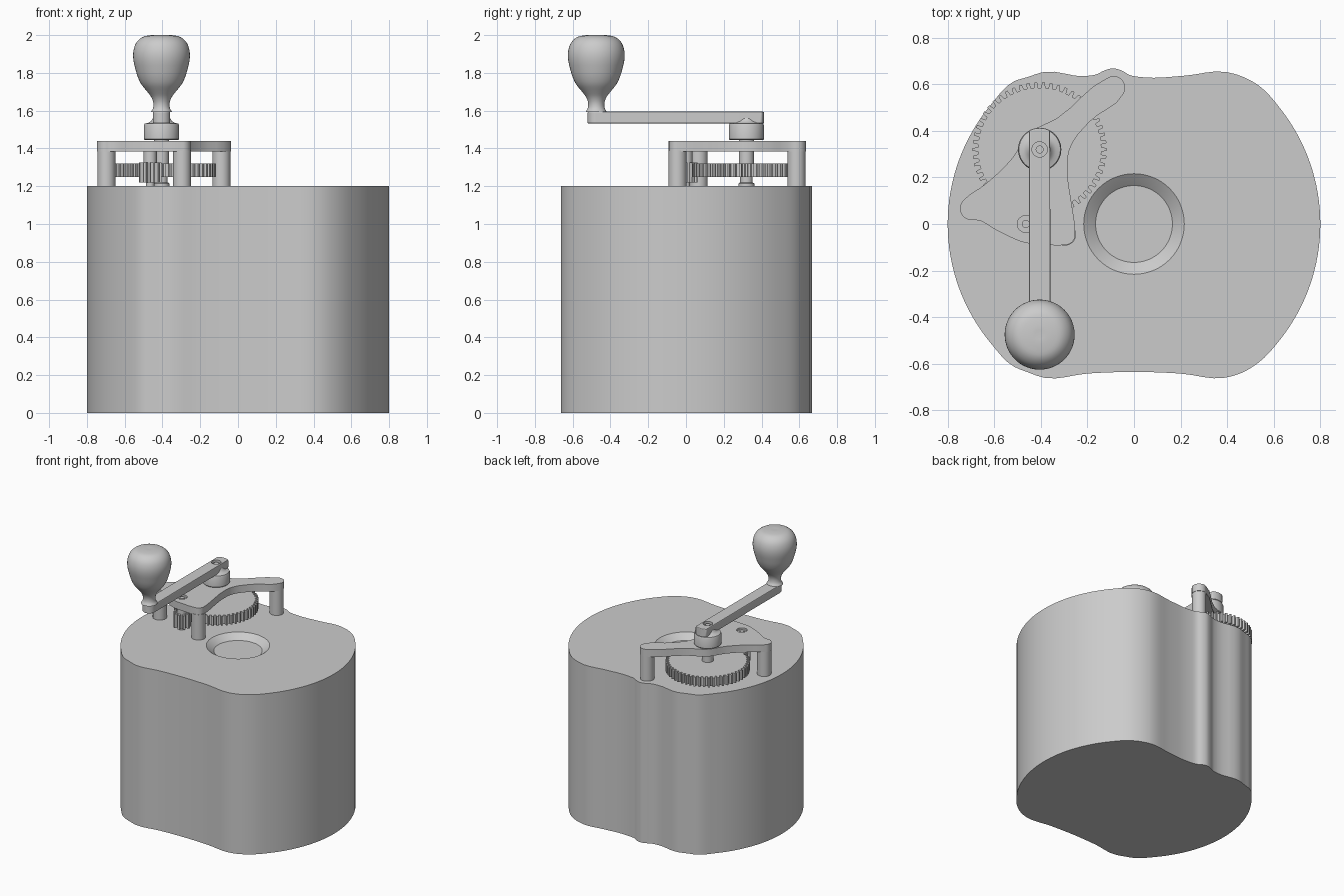
import bpy, bmesh
from math import radians, cos, sin, pi
from mathutils import Vector

if "Cube" in bpy.data.objects:
    bpy.data.objects.remove(bpy.data.objects["Cube"])


def arc(cx, cy, r, a0, a1, n):
    return [(cx + r * cos(radians(a0 + (a1 - a0) * i / n)),
             cy + r * sin(radians(a0 + (a1 - a0) * i / n))) for i in range(n + 1)]


def smooth_loop(pts, sub=4):
    """Closed curve through the points, without overshoot on uneven spacing."""
    p = [Vector(q) for q in pts]
    n = len(p)
    tan = []
    for i in range(n):
        a, b = p[i] - p[i - 1], p[(i + 1) % n] - p[i]
        tan.append((a.normalized() * b.length + b.normalized() * a.length).normalized())
    out = []
    for i in range(n):
        j = (i + 1) % n
        length = (p[j] - p[i]).length
        for k in range(sub):
            t = k / sub
            out.append((2*t**3 - 3*t*t + 1) * p[i] + (t**3 - 2*t*t + t) * length * tan[i]
                       + (3*t*t - 2*t**3) * p[j] + (t**3 - t*t) * length * tan[j])
    return out


def finish(name, bm):
    bmesh.ops.recalc_face_normals(bm, faces=bm.faces)
    mesh = bpy.data.meshes.new(name)
    bm.to_mesh(mesh)
    bm.free()
    ob = bpy.data.objects.new(name, mesh)
    bpy.context.collection.objects.link(ob)
    shade(ob)
    return ob


def shade(ob):
    bpy.ops.object.select_all(action='DESELECT')
    ob.select_set(True)
    bpy.context.view_layer.objects.active = ob
    bpy.ops.object.shade_smooth_by_angle(angle=radians(35))


def prism(name, pts, z0, z1):
    bm = bmesh.new()
    face = bm.faces.new([bm.verts.new((q[0], q[1], z0)) for q in pts])
    ext = bmesh.ops.extrude_face_region(bm, geom=[face], use_keep_orig=True)
    for v in ext['geom']:
        if isinstance(v, bmesh.types.BMVert):
            v.co.z = z1
    return finish(name, bm)


def lathe(name, x, y, profile, steps=48):
    bm = bmesh.new()
    vs = [bm.verts.new((x + r, y, z)) for r, z in profile]
    es = [bm.edges.new(e) for e in zip(vs, vs[1:])]
    bmesh.ops.spin(bm, geom=vs + es, cent=(x, y, 0), axis=(0, 0, 1), angle=2 * pi, steps=steps)
    bmesh.ops.remove_doubles(bm, verts=bm.verts, dist=1e-5)
    return finish(name, bm)


def rod(name, x, y, r, z0, z1):
    return lathe(name, x, y, [(0, z0), (r, z0), (r, z1), (0, z1)], 32)


def cut(ob, cutter):
    mod = ob.modifiers.new("cut", 'BOOLEAN')
    mod.operation, mod.solver, mod.object = 'DIFFERENCE', 'EXACT', cutter
    bpy.context.view_layer.objects.active = ob
    bpy.ops.object.modifier_apply(modifier=mod.name)
    bpy.data.objects.remove(cutter)
    shade(ob)


def gear(name, x, y, root, tip, teeth, z0, z1):
    pts = []
    for i in range(teeth):
        for f, r in ((-.30, root), (-.18, tip), (.18, tip), (.30, root)):
            a = 2 * pi * (i + f) / teeth
            pts.append((x + r * cos(a), y + r * sin(a)))
    return prism(name, pts, z0, z1)


# Body: round sides, wavy front and back, small bump behind the rear post
outline = (arc(0, 0, .8, -48, 48, 10)
           + [(.46, .635), (.39, .653), (.22, .637), (.04, .63), (-.02, .64), (-.055, .66),
              (-.09, .668), (-.125, .66), (-.16, .643), (-.21, .635), (-.385, .653), (-.46, .63)]
           + arc(0, 0, .8, 130, 230, 10)
           + [(-.46, -.635), (-.385, -.66), (-.2, -.642), (0, -.635), (.2, -.642),
              (.39, -.66), (.46, -.64)])
body = prism("body", smooth_loop(outline), 0, 1.2)
cut(body, lathe("recess_cutter", 0, 0, [(0, 1.16), (.165, 1.16), (.172, 1.166), (.205, 1.192),
                                       (.216, 1.2), (.216, 1.25), (0, 1.25)], 64))

# Bracket plate and its three posts
posts = {"left": (-.697, .067), "front": (-.297, -.045), "rear": (-.088, .585)}
plate_pts = (arc(*posts["left"], .05, 125, 285, 6) + [(-.575, -.035), (-.46, -.082), (-.40, -.087)]
             + arc(*posts["front"], .045, 270, 368, 5)
             + [(-.27, .1), (-.285, .215), (-.277, .32), (-.19, .44)]
             + arc(*posts["rear"], .05, -35, 125, 6)
             + [(-.33, .455), (-.45, .39), (-.525, .28), (-.64, .17)])
plate = prism("bracket_plate", smooth_loop(plate_pts), 1.385, 1.44)
for side, (x, y) in posts.items():
    rod("post_" + side, x, y, .048, 1.2, 1.39)

# Gears on their shafts
gx, gy, px, py = -.405, .32, -.465, 0
cut(plate, rod("bearing_cutter", px, py, .036, 1.425, 1.5))
gear("large_gear", gx, gy, .265, .288, 54, 1.25, 1.32)
lathe("large_gear_shaft", gx, gy, [(0, 1.2), (.042, 1.2), (.042, 1.215), (.033, 1.22),
                                   (.033, 1.32), (.04, 1.32), (.04, 1.45), (0, 1.45)], 32)
gear("pinion", px, py, .038, .06, 9, 1.22, 1.325)
lathe("pinion_shaft", px, py, [(0, 1.2), (.022, 1.2), (.022, 1.32), (.035, 1.32), (.035, 1.39),
                               (.017, 1.39), (.017, 1.434), (0, 1.434)], 32)

# Crank: hub, arm, screw and knob
lathe("crank_hub", gx, gy, [(0, 1.445), (.088, 1.445), (.093, 1.45), (.093, 1.522), (.089, 1.531),
                            (.07, 1.536), (.055, 1.545), (.046, 1.56), (0, 1.56)])
ky = -.475
arm = prism("crank_arm", arc(gx, gy, .093, 61, 119, 10) + arc(gx, ky, .046, 180, 360, 16),
            1.532, 1.595)
bev = arm.modifiers.new("soft_edges", 'BEVEL')
bev.width, bev.segments, bev.limit_method = .006, 2, 'ANGLE'
bpy.ops.object.modifier_apply(modifier=bev.name)
cut(arm, rod("screw_cutter", gx, gy, .033, 1.575, 1.65))
rod("screw", gx, gy, .017, 1.57, 1.587)
lathe("knob", gx, ky, smooth_loop(
    [(0, 1.59), (.056, 1.592), (.046, 1.61), (.043, 1.64), (.053, 1.67), (.075, 1.70), (.107, 1.74),
     (.126, 1.78), (.138, 1.82), (.15, 1.88), (.148, 1.92), (.132, 1.962), (.1, 1.99), (.06, 1.999),
     (0, 2.0)], 3)[3:-2], 64)
